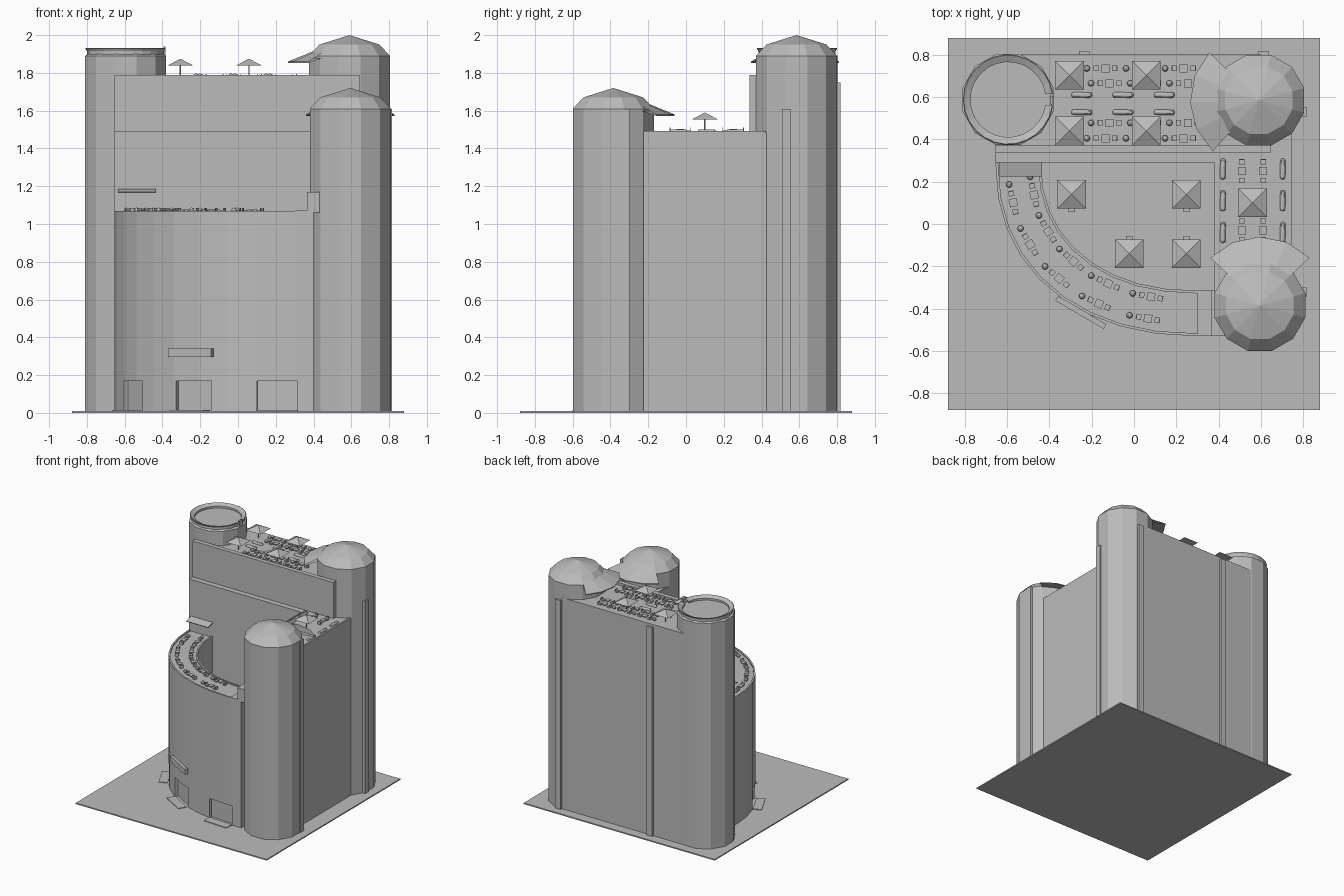
import bpy, bmesh
from math import pi, cos, sin, radians, atan2
from mathutils import Matrix, Vector

cube = bpy.data.objects.get("Cube")
if cube:
    bpy.data.objects.remove(cube, do_unlink=True)

GREY = (0.5, 0.5, 0.5, 1)
mat = bpy.data.materials.new("plain_grey")
mat.use_nodes = True
mat.diffuse_color = GREY
mat.node_tree.nodes["Principled BSDF"].inputs["Base Color"].default_value = GREY


def finish(name, bm):
    bmesh.ops.recalc_face_normals(bm, faces=bm.faces)
    me = bpy.data.meshes.new(name)
    bm.to_mesh(me)
    bm.free()
    me.materials.append(mat)
    ob = bpy.data.objects.new(name, me)
    bpy.context.collection.objects.link(ob)
    return ob


def add_box(bm, x0, x1, y0, y1, z0, z1):
    m = Matrix.Translation(((x0 + x1) / 2, (y0 + y1) / 2, (z0 + z1) / 2))
    bmesh.ops.create_cube(bm, size=1, matrix=m @ Matrix.Diagonal((x1 - x0, y1 - y0, z1 - z0, 1)))


def box(name, *dims):
    bm = bmesh.new()
    add_box(bm, *dims)
    return finish(name, bm)


def turned_box(name, centre, size, angle, tilt=0):
    bm = bmesh.new()
    m = Matrix.Translation(centre) @ Matrix.Rotation(angle, 4, 'Z') @ Matrix.Rotation(tilt, 4, 'X')
    bmesh.ops.create_cube(bm, size=1, matrix=m @ Matrix.Diagonal((*size, 1)))
    return finish(name, bm)


def prism(name, pts, z0, z1):
    bm = bmesh.new()
    face = bm.faces.new([bm.verts.new((x, y, z0)) for x, y in pts])
    top = bmesh.ops.extrude_face_region(bm, geom=[face])["geom"]
    bmesh.ops.translate(bm, vec=(0, 0, z1 - z0), verts=[v for v in top if isinstance(v, bmesh.types.BMVert)])
    return finish(name, bm)


def lathe(name, centre, profile, sides, start=0, sweep=2 * pi):
    """Turn a radius/height profile around an upright axis."""
    bm = bmesh.new()
    vs = [bm.verts.new((r, 0, z)) for r, z in profile]
    es = [bm.edges.new(p) for p in zip(vs, vs[1:])]
    bmesh.ops.rotate(bm, verts=vs, matrix=Matrix.Rotation(start, 3, 'Z'))
    bmesh.ops.spin(bm, geom=vs + es, axis=(0, 0, 1), cent=(0, 0, 0), steps=sides, angle=sweep)
    bmesh.ops.remove_doubles(bm, verts=bm.verts, dist=0.0005)
    bmesh.ops.translate(bm, verts=bm.verts, vec=(*centre, 0))
    return finish(name, bm)


GROUND, TERRACE, WING, ROOF = 0.01, 1.06, 1.485, 1.77
box("ground_plate", -0.88, 0.88, -0.88, 0.88, 0, GROUND)

# Main blocks
box("back_block", -0.6, 0.6, 0.36, 0.8, GROUND, ROOF)
box("back_ledge", -0.655, 0.4, 0.29, 0.4, GROUND, 1.49)
box("back_screen", -0.655, 0.645, 0.335, 0.372, 1.49, 1.79)
box("side_wing", 0.38, 0.745, -0.38, 0.59, GROUND, WING)
box("wing_inner_curb", 0.38, 0.39, -0.3, 0.335, WING, 1.492)
box("wing_outer_curb", 0.732, 0.745, -0.23, 0.42, WING, 1.492)

# Towers
R, TURN = 0.222, radians(15)
BACK, FRONT, OPEN = (0.59, 0.585), (0.595, -0.385), (-0.595, 0.588)
for label, c, h in (("back", BACK, 1.89), ("front", FRONT, 1.61)):
    lathe(label + "_dome_tower", c, [(0, GROUND), (R, GROUND), (R, h), (0.165, h + 0.06), (0, h + 0.11)], 12, TURN)
lathe("open_tower", OPEN, [(0, GROUND), (R, GROUND), (R, 1.89), (0.205, 1.9), (0, 1.9)], 12, TURN)
lathe("open_tower_rim", OPEN, [(0.178, 1.89), (0.205, 1.89), (0.205, 1.915), (0.214, 1.93),
                               (0.21, 1.932), (0.178, 1.916), (0.178, 1.89)], 24, radians(8), radians(344))
box("rim_gate", -0.395, -0.383, 0.565, 0.605, 1.89, 1.94)

# Sloped canopies round the domes
for label, c, h, mid in (("back", BACK, 1.89, 182), ("front", FRONT, 1.61, 90)):
    lathe(label + "_dome_canopy", c, [(0.19, h - 0.005), (0.19, h + 0.025), (0.325, h - 0.03),
                                      (0.325, h - 0.037), (0.19, h - 0.005)], 4, radians(mid - 46), radians(92))

# Pilasters on the back and side
for x in (-0.235, 0.61):
    box("back_pilaster", x - 0.025, x + 0.025, 0.78, 0.817, GROUND, 1.75)
for y in (-0.322, 0.53):
    box("side_pilaster", 0.78, 0.816, y - 0.023, y + 0.023, GROUND, 1.61)


# Curved front wing
def curve(t, a):
    """t runs 0..1 from outer to inner edge, a runs 0..1 along the bend."""
    rx, ry, k = 0.955 - 0.215 * t, 0.82 - 0.215 * t, 2 / 2.2
    q = a * pi / 2
    return 0.3 - rx * max(cos(q), 0) ** k, 0.29 - ry * max(sin(q), 0) ** k


def band(t0, t1, n=9):
    outer = [curve(t0, i / n) for i in range(n + 1)]
    inner = [curve(t1, i / n) for i in range(n + 1)]
    ends = [(0.4, outer[-1][1]), (0.4, inner[-1][1])]
    return outer + ends + inner[::-1]


wing = prism("curved_wing", band(0, 1), GROUND, TERRACE)
prism("outer_parapet", band(0, 0.06), TERRACE, 1.07)
prism("inner_parapet", band(0.94, 1), TERRACE, 1.07)
box("terrace_landing", 0.3, 0.4, -0.53, -0.315, TERRACE, 1.072)
box("terrace_lobby", 0.365, 0.435, -0.53, -0.315, TERRACE, 1.17)
turned_box("terrace_canopy", (-0.535, 0.26, 1.175), (0.2, 0.072, 0.006), 0, radians(14))


# Recessed doors with sloping mats along the curve
def wall_frame(x):
    """Point on the outer wall at a given x, with the wall's heading."""
    pts = [curve(0, i / 9) for i in range(10)] + [(0.4, -0.53)]
    for p, q in zip(pts, pts[1:]):
        if p[0] <= x <= q[0]:
            f = (x - p[0]) / (q[0] - p[0])
            return Vector((x, p[1] + f * (q[1] - p[1]), 0)), atan2(q[1] - p[1], q[0] - p[0])


for x, w in ((-0.56, 0.2), (-0.238, 0.21), (0.208, 0.215)):
    p, ang = wall_frame(x)
    out = Vector((sin(ang), -cos(ang), 0))
    cutter = turned_box("door_cutter", p + Vector((0, 0, 0.09)), (w, 0.05, 0.16), ang)
    cutter.hide_render = True
    cutter.hide_set(True)
    mod = wing.modifiers.new("door", 'BOOLEAN')
    mod.operation, mod.object, mod.solver = 'DIFFERENCE', cutter, 'EXACT'
    turned_box("door_mat", p + out * 0.035 + Vector((0, 0, 0.013)), (w, 0.07, 0.005), ang)
p, ang = wall_frame(-0.245)
turned_box("entrance_fascia", p + Vector((sin(ang), -cos(ang), 0)) * 0.012 + Vector((0, 0, 0.318)), (0.265, 0.025, 0.045), ang)
box("courtyard_mat", -0.17, 0.13, 0.262, 0.29, GROUND, 0.015)


# Parasols
def parasol(x, y, z):
    bm = bmesh.new()
    bmesh.ops.create_cone(bm, cap_ends=True, segments=4, radius1=0.096, radius2=0, depth=0.036,
                          matrix=Matrix.Translation((x, y, z + 0.087)) @ Matrix.Rotation(pi / 4, 4, 'Z'))
    bmesh.ops.create_cone(bm, cap_ends=True, segments=6, radius1=0.004, radius2=0.004, depth=0.07,
                          matrix=Matrix.Translation((x, y, z + 0.035)))
    finish("parasol", bm)


for x in (-0.305, 0.058):
    for y in (0.703, 0.44):
        parasol(x, y, ROOF)
parasol(0.56, 0.1, WING)
for x, y in ((-0.295, 0.14), (0.247, 0.14), (-0.022, -0.14), (0.247, -0.14)):
    parasol(x, y, GROUND)
    s = 1 if y < 0 else -1
    box("courtyard_chair", x - 0.015, x + 0.015, y + s * 0.072 - 0.012, y + s * 0.072 + 0.012, GROUND, 0.03)


# Long rounded planters
def planter(x, y, z, along_y):
    bm = bmesh.new()
    bmesh.ops.create_uvsphere(bm, u_segments=10, v_segments=6, radius=0.014)
    for v in bm.verts:
        v.co.x += 0.036 if v.co.x > 0 else -0.036
    bmesh.ops.transform(bm, verts=bm.verts, matrix=Matrix.Translation((x, y, z + 0.002))
                        @ Matrix.Rotation(pi / 2 if along_y else 0, 4, 'Z'))
    finish("planter", bm)


for i in range(3):
    for y in (0.61, 0.528):
        planter(-0.247 + 0.195 * i, y, ROOF, False)
    for x in (0.42, 0.703):
        planter(x, -0.04 + 0.15 * i, WING, True)


# Seating groups: table between two chairs, with a round shrub
def seating(x, y, z, angle=0, shrub=True):
    bm = bmesh.new()
    add_box(bm, -0.019, 0.019, -0.019, 0.019, 0.013, 0.018)
    add_box(bm, -0.004, 0.004, -0.004, 0.004, 0, 0.014)
    for s in (-1, 1):
        add_box(bm, s * 0.044 - 0.012, s * 0.044 + 0.012, -0.013, 0.013, 0, 0.011)
        add_box(bm, s * 0.055 - 0.002, s * 0.055 + 0.002, -0.013, 0.013, 0, 0.025)
    if shrub:
        bmesh.ops.create_icosphere(bm, subdivisions=2, radius=0.015, matrix=Matrix.Translation((-0.088, 0, 0.012)))
    bmesh.ops.transform(bm, verts=bm.verts, matrix=Matrix.Translation((x, y, z)) @ Matrix.Rotation(angle, 4, 'Z'))
    finish("seating_group", bm)


for i in range(3):
    for y in (0.735, 0.665, 0.478, 0.405):
        shift = 0.02 if y in (0.665, 0.478) else 0
        seating(-0.135 + 0.185 * i + shift, y, ROOF)
for x in (0.51, 0.61):
    for y in (0.25, -0.03):
        seating(x, y, WING, pi / 2, False)
for t, first in ((0.3, 0.14), (0.78, 0.13)):
    for i in range(5):
        a = first + i * 0.178
        p, q = Vector(curve(t, a - 0.02)), Vector(curve(t, a + 0.02))
        d = q - p
        seating(*((p + q) / 2), TERRACE, atan2(d.y, d.x))
